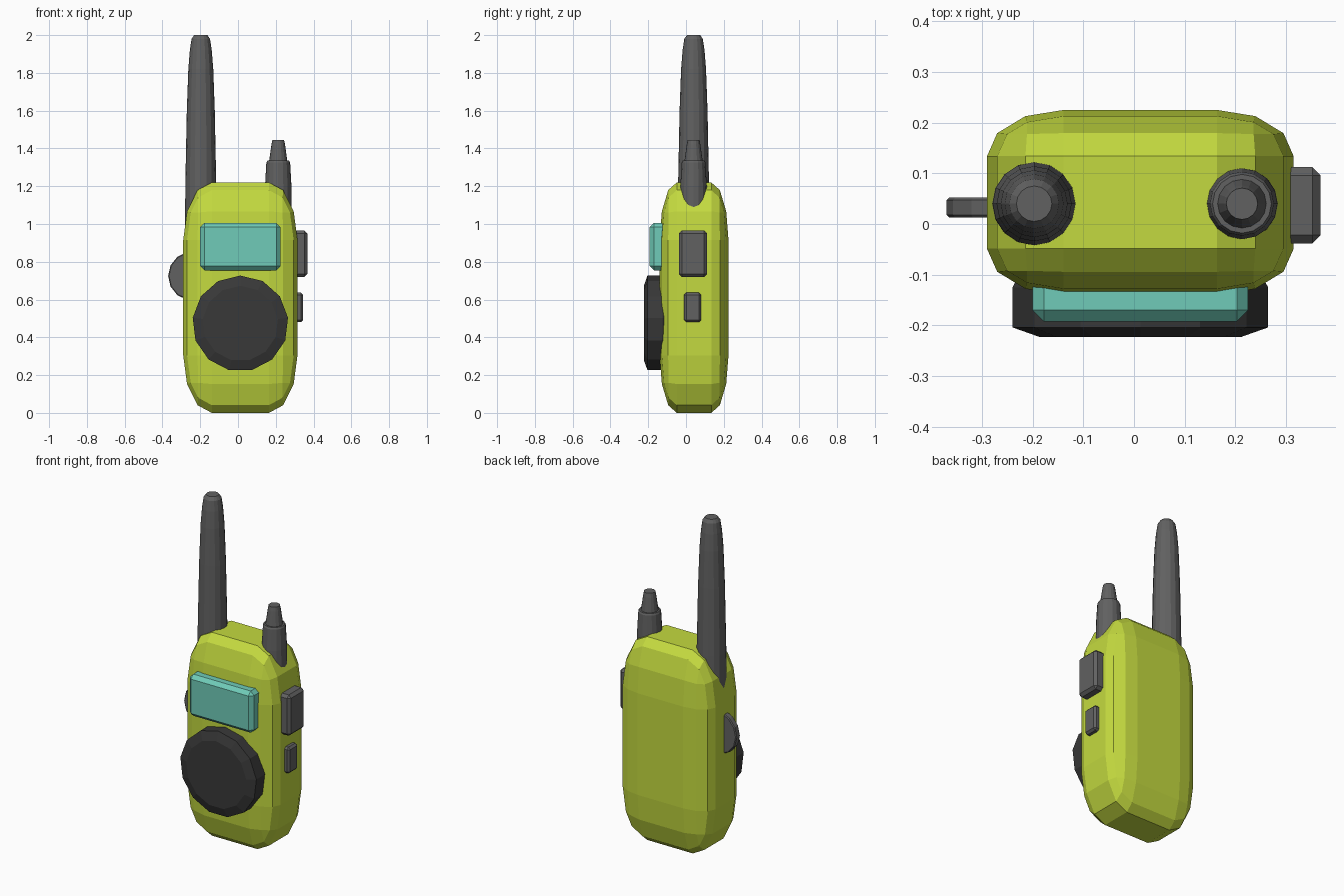
import bpy, bmesh, math
from mathutils import Matrix, Vector

if "Cube" in bpy.data.objects:
    bpy.data.objects.remove(bpy.data.objects["Cube"])


def material(name, rgb):
    m = bpy.data.materials.new(name)
    m.diffuse_color = (*rgb, 1)
    m.use_nodes = True
    m.node_tree.nodes["Principled BSDF"].inputs["Base Color"].default_value = m.diffuse_color
    return m


GREEN = material("lime", (0.55, 0.70, 0.05))
TEAL = material("teal", (0.16, 0.60, 0.48))
GREY = material("dark_grey", (0.12, 0.12, 0.12))
BLACK = material("black", (0.04, 0.04, 0.04))


def finish(bm, name, mat):
    bmesh.ops.recalc_face_normals(bm, faces=bm.faces)
    me = bpy.data.meshes.new(name)
    bm.to_mesh(me)
    bm.free()
    me.materials.append(mat)
    ob = bpy.data.objects.new(name, me)
    bpy.context.collection.objects.link(ob)
    return ob


def box(name, lo, hi, mat, bevel=0.0, segments=1, relative=False):
    """Bevelled box; a relative bevel is made on the unit cube, then stretched."""
    lo, hi = Vector(lo), Vector(hi)
    bm = bmesh.new()
    bmesh.ops.create_cube(bm, size=2)
    stretch = Matrix.Translation((lo + hi) / 2) @ Matrix.Diagonal((*((hi - lo) / 2), 1))
    if not relative:
        bm.transform(stretch)
    bmesh.ops.bevel(bm, geom=bm.edges[:], offset=bevel, segments=segments,
                    profile=0.5, affect='EDGES')
    if relative:
        bm.transform(stretch)
    return finish(bm, name, mat)


def lathe(name, profile, sides, mat, matrix, start=0.0):
    """Capped solid of revolution about local z from (radius, height) points."""
    bm = bmesh.new()
    rings = []
    for r, h in profile:
        angles = [start + 2 * math.pi * i / sides for i in range(sides)]
        rings.append([bm.verts.new((r * math.cos(a), r * math.sin(a), h)) for a in angles])
    for a, b in zip(rings, rings[1:]):
        for i in range(sides):
            j = (i + 1) % sides
            bm.faces.new((a[i], a[j], b[j], b[i]))
    bm.faces.new(rings[0])
    bm.faces.new(rings[-1])
    bm.transform(matrix)
    return finish(bm, name, mat)


# Rounded case
box("body", (-0.29, -0.14, 0), (0.315, 0.225, 1.22), GREEN, 0.5, 3, relative=True)

# Display and side buttons
box("screen", (-0.2, -0.192, 0.755), (0.225, -0.09, 1.005), TEAL, 0.022)
box("large_side_button", (0.26, -0.038, 0.72), (0.368, 0.112, 0.965), GREY, 0.016)
box("small_side_button", (0.26, -0.01, 0.48), (0.345, 0.08, 0.637), GREY, 0.012)

# Antenna and volume knob on top
lathe("antenna", [(0.083, 0.95), (0.082, 1.2), (0.074, 1.6), (0.066, 1.82), (0.058, 1.92),
                  (0.049, 1.98), (0.035, 2.0)],
      16, GREY, Matrix.Translation((-0.197, 0.04, 0)))
lathe("volume_knob", [(0.071, 1.05), (0.07, 1.2), (0.063, 1.325), (0.058, 1.335), (0.048, 1.335),
                      (0.036, 1.42), (0.031, 1.445)],
      16, GREY, Matrix.Translation((0.213, 0.04, 0)))

# Front speaker and left scroll wheel, turned to face -y
face_front = Matrix.Rotation(math.radians(90), 4, 'X')
lathe("speaker", [(0.235, 0.09), (0.254, 0.125), (0.254, 0.204), (0.2, 0.223)], 13, BLACK,
      Matrix.Translation((0.0125, 0, 0.473)) @ face_front, math.pi / 2)
lathe("scroll_wheel", [(0.125, -0.052), (0.13, -0.047), (0.13, -0.018), (0.125, -0.013)], 14, GREY,
      Matrix.Translation((-0.24, 0, 0.725)) @ face_front)
